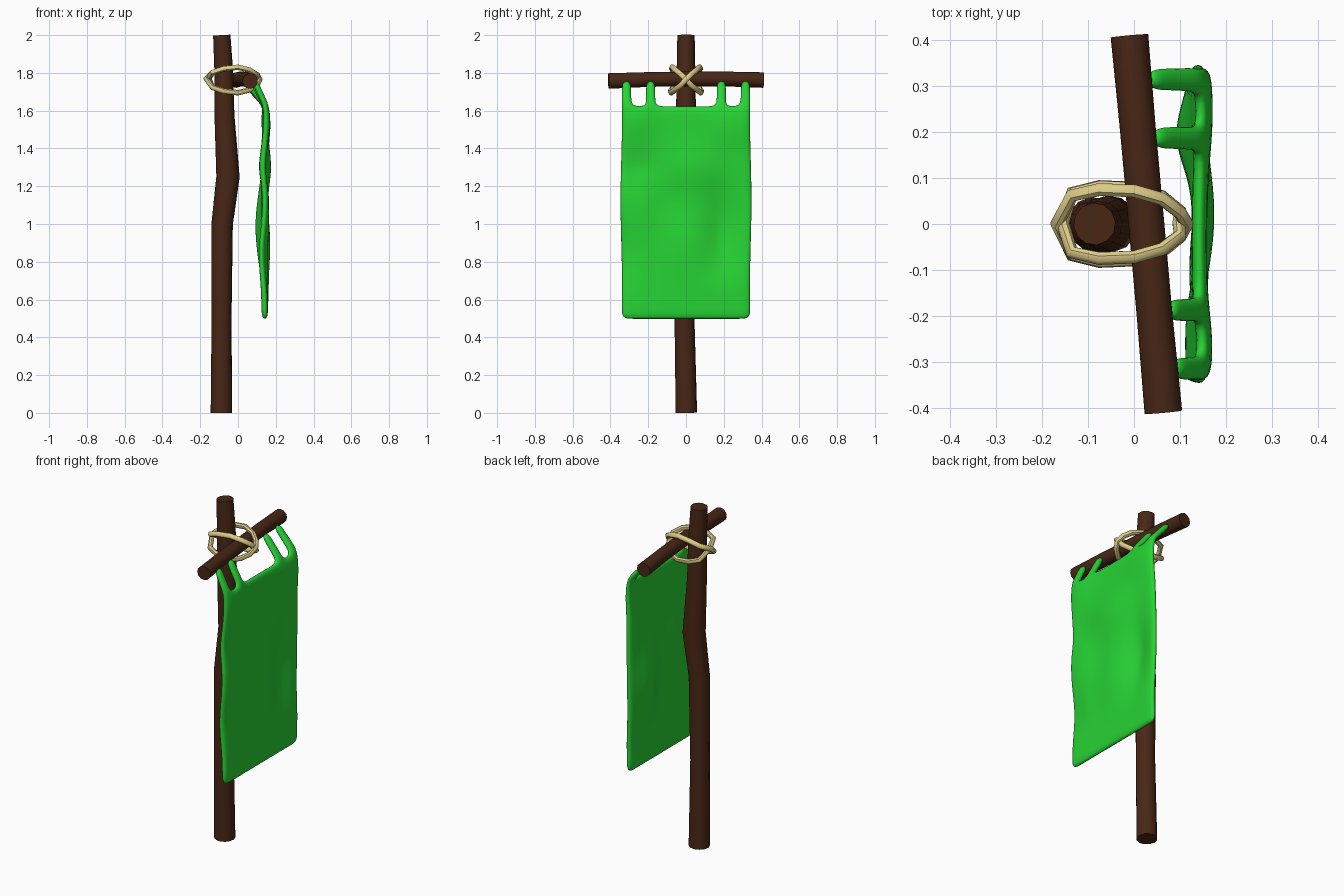
import bpy, bmesh, math

if "Cube" in bpy.data.objects:
    bpy.data.objects.remove(bpy.data.objects["Cube"])


def material(name, rgb):
    m = bpy.data.materials.new(name)
    m.diffuse_color = (*rgb, 1)
    m.use_nodes = True
    m.node_tree.nodes["Principled BSDF"].inputs["Base Color"].default_value = m.diffuse_color
    return m


WOOD = material("dark_wood", (0.065, 0.02, 0.008))
ROPE = material("rope", (0.72, 0.60, 0.25))
CLOTH = material("green_cloth", (0.02, 0.66, 0.035))


def tube(name, points, mat, cyclic=False, resolution=4):
    """Swept round tube through (x, y, z, radius) points, turned into a mesh."""
    cu = bpy.data.curves.new(name, 'CURVE')
    cu.dimensions = '3D'
    cu.bevel_depth = 1.0
    cu.bevel_resolution = resolution
    cu.use_fill_caps = not cyclic
    sp = cu.splines.new('POLY')
    sp.points.add(len(points) - 1)
    for p, (x, y, z, r) in zip(sp.points, points):
        p.co = (x, y, z, 1)
        p.radius = r
    sp.use_cyclic_u = cyclic
    ob = bpy.data.objects.new(name, cu)
    bpy.context.collection.objects.link(ob)
    bpy.ops.object.select_all(action='DESELECT')
    ob.select_set(True)
    bpy.context.view_layer.objects.active = ob
    bpy.ops.object.convert(target='MESH')
    ob = bpy.context.object
    ob.name = name
    bm = bmesh.new()
    bm.from_mesh(ob.data)
    bmesh.ops.remove_doubles(bm, verts=bm.verts, dist=0.0005)
    bmesh.ops.recalc_face_normals(bm, faces=bm.faces)
    bm.to_mesh(ob.data)
    bm.free()
    ob.data.materials.clear()
    ob.data.materials.append(mat)
    bpy.ops.object.shade_smooth_by_angle(angle=math.radians(45))
    return ob


# Crooked upright pole
tube("pole", [(-0.088, 0.002, 0, 0.057), (-0.087, -0.008, 0.5, 0.053),
              (-0.084, -0.004, 1.0, 0.057), (-0.053, 0, 1.25, 0.062),
              (-0.072, 0, 1.58, 0.053), (-0.075, 0, 1.8, 0.050),
              (-0.086, 0, 2.0, 0.046)], WOOD)


# Slightly skewed crossbar in front of the pole
def bar_x(y):
    return 0.027 - 0.09 * y


tube("crossbar", [(bar_x(-0.41), -0.41, 1.757, 0.041), (bar_x(-0.2), -0.2, 1.765, 0.039),
                  (bar_x(0), 0, 1.768, 0.039), (bar_x(0.2), 0.2, 1.768, 0.039),
                  (bar_x(0.41), 0.41, 1.762, 0.041)], WOOD)

# Two rope loops tied crosswise around the pole and crossbar
half = [(-0.135, 0.062, 1.802), (-0.075, 0.075, 1.822), (0.0, 0.072, 1.830),
        (0.06, 0.055, 1.815), (0.1, 0.025, 1.79)]
for name, side, back, front in (("rope_loop_a", 1, -0.168, 0.115),
                                ("rope_loop_b", -1, -0.155, 0.098)):
    pts = [(back, 0, 1.77)] + [(x, side * y, z) for x, y, z in half]
    pts += [(front, 0, 1.765)]
    pts += [(x, -side * y * 1.08, 3.525 - z) for x, y, z in reversed(half)]
    tube(name, [(*p, 0.015) for p in pts], ROPE, cyclic=True, resolution=2)

# Banner cloth: (y, z, depth, width, height) of each soft fold
FOLDS = [(0.19, 0.98, -0.040, 0.09, 0.22), (-0.33, 0.85, -0.022, 0.08, 0.16),
         (-0.25, 1.05, 0.012, 0.07, 0.18), (0.02, 1.3, 0.022, 0.14, 0.10),
         (-0.25, 1.3, -0.022, 0.12, 0.08), (0.25, 1.52, 0.018, 0.12, 0.08),
         (0.03, 0.9, 0.018, 0.10, 0.16), (-0.27, 1.55, 0.018, 0.08, 0.08),
         (0.2, 0.68, 0.010, 0.14, 0.06), (-0.1, 1.1, -0.010, 0.08, 0.12)]


def fold(y, z):
    return 0.142 + sum(d * math.exp(-((y - fy) / w) ** 2 - ((z - fz) / h) ** 2)
                       for fy, fz, d, w, h in FOLDS)


half_y = [0.08, 0.16, 0.215, 0.285, 0.345]
ys = [-y for y in reversed(half_y)] + [0] + half_y
ROWS = 15
bm = bmesh.new()
grid = []
for i in range(ROWS):
    z = 0.495 + (1.625 - 0.495) * i / (ROWS - 1)
    sway = 1 + 0.012 * math.sin(z * 7)
    grid.append([bm.verts.new((fold(y, z), y * sway, z)) for y in ys])
for a, b in zip(grid, grid[1:]):
    for j in range(len(ys) - 1):
        bm.faces.new((a[j], a[j + 1], b[j + 1], b[j]))

# Four hanging straps rising from the top edge to the crossbar
for j in (0, 2, 7, 9):
    low = [grid[-1][j], grid[-1][j + 1]]
    mid = (ys[j] + ys[j + 1]) / 2
    for t, z in ((0.25, 1.66), (0.65, 1.71), (1, 1.757)):
        top = []
        for v in low:
            y = mid + math.copysign(0.028 - 0.004 * t, v.co.y - mid)
            x = fold(mid, 1.625) * (1 - t) + (bar_x(mid) + 0.032) * t
            top.append(bm.verts.new((x, y, z)))
        bm.faces.new((low[0], low[1], top[1], top[0]))
        low = top
me = bpy.data.meshes.new("banner")
bm.to_mesh(me)
bm.free()
banner = bpy.data.objects.new("banner", me)
bpy.context.collection.objects.link(banner)
me.materials.append(CLOTH)
me.shade_smooth()
sol = banner.modifiers.new("thickness", 'SOLIDIFY')
sol.thickness = 0.034
sol.offset = 0
sub = banner.modifiers.new("smooth", 'SUBSURF')
sub.levels = sub.render_levels = 2
